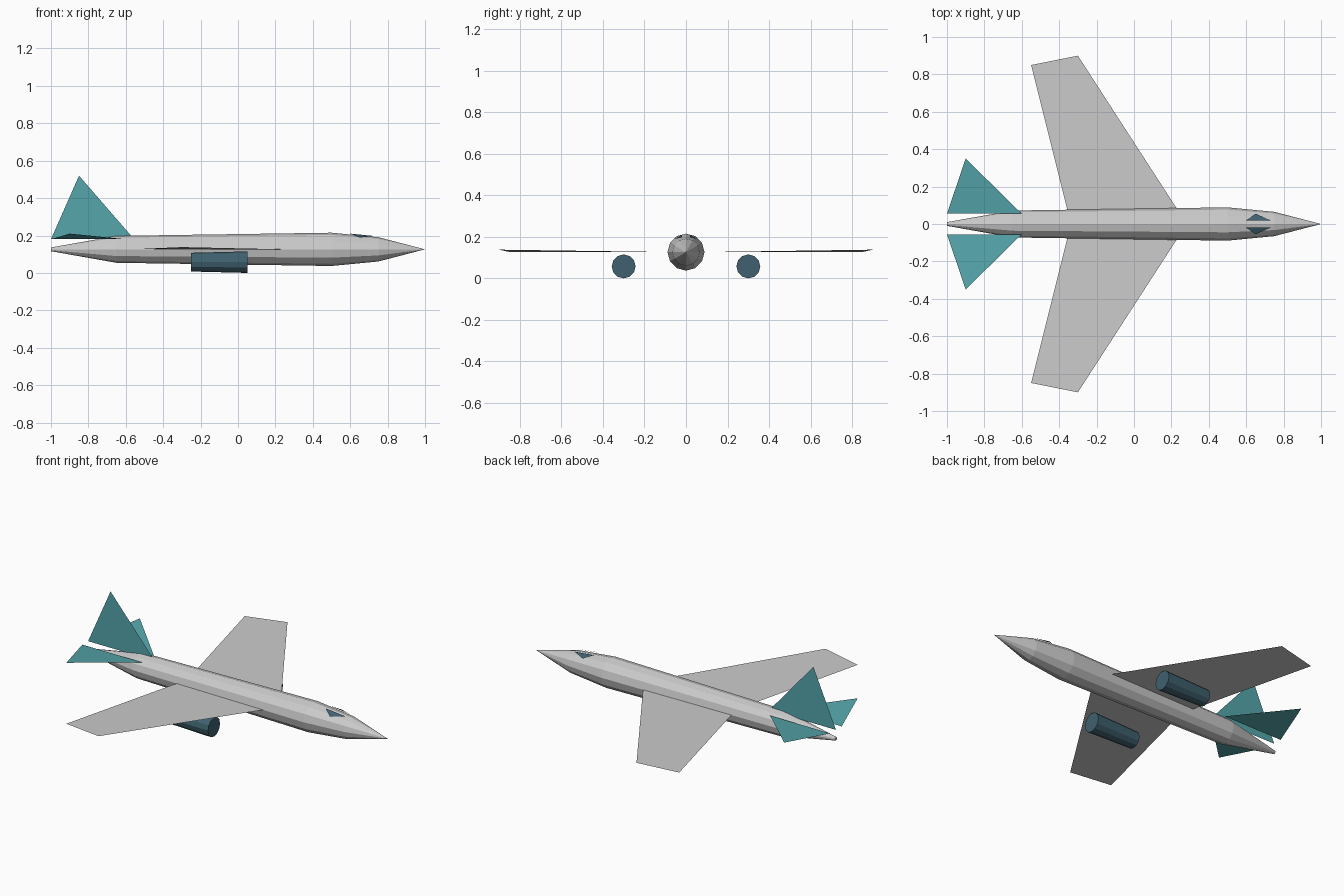
import bpy, bmesh, math

cube = bpy.data.objects.get("Cube")
if cube:
    bpy.data.objects.remove(cube, do_unlink=True)


def make_material(name, rgb):
    mat = bpy.data.materials.new(name)
    mat.use_nodes = True
    mat.diffuse_color = (*rgb, 1)
    mat.node_tree.nodes["Principled BSDF"].inputs["Base Color"].default_value = (*rgb, 1)
    return mat


teal = make_material("teal_paint", (0.09, 0.38, 0.41))
slate = make_material("slate_blue", (0.05, 0.12, 0.16))


def finish(name, bm, mat=None):
    mesh = bpy.data.meshes.new(name)
    bm.to_mesh(mesh)
    bm.free()
    obj = bpy.data.objects.new(name, mesh)
    bpy.context.collection.objects.link(obj)
    if mat:
        mesh.materials.append(mat)
    return obj


def lathe_x(name, profile, y, z, mat=None, sides=12):
    """Faceted body around the x axis from (x, radius) stations."""
    bm = bmesh.new()
    rings = []
    for x, r in profile:
        angles = [math.tau * i / sides for i in range(sides)]
        rings.append([bm.verts.new((x, y + r * math.cos(a), z + r * math.sin(a)))
                      for a in angles])
    for a, b in zip(rings, rings[1:]):
        for i in range(sides):
            j = (i + 1) % sides
            bm.faces.new((a[i], a[j], b[j], b[i]))
    bm.faces.new(rings[0])
    bm.faces.new(rings[-1])
    bmesh.ops.remove_doubles(bm, verts=bm.verts, dist=0.0005)
    bmesh.ops.recalc_face_normals(bm, faces=bm.faces)
    return finish(name, bm, mat)


def panel(name, points, mat=None, side=1):
    """Thin sheet; side=-1 mirrors it across the centre plane."""
    bm = bmesh.new()
    verts = [bm.verts.new((x, side * y, z)) for x, y, z in points]
    bm.faces.new(verts if side > 0 else verts[::-1])
    return finish(name, bm, mat)


# Fuselage with tapered tail and pointed nose
lathe_x("fuselage", [(-1, 0.01), (-0.65, 0.072), (0.5, 0.089),
                     (0.75, 0.065), (1, 0.0001)], 0, 0.126)

# Outlines listed counter-clockwise from above
wing = [(-0.35, 0.05, 0.126), (0.25, 0.05, 0.126),
        (-0.3, 0.9, 0.138), (-0.55, 0.85, 0.127)]
stabilizer = [(-1, 0.055, 0.18), (-0.6, 0.055, 0.18), (-0.9, 0.35, 0.21)]
window = [(0.6, 0.02, 0.21), (0.73, 0.02, 0.197), (0.65, 0.055, 0.189)]

# Wings, engines, tailplanes and cockpit windows on both sides
for label, side in (("left", 1), ("right", -1)):
    panel(label + "_wing", wing, None, side)
    panel(label + "_stabilizer", stabilizer, teal, side)
    panel(label + "_window", window, slate, side)
    lathe_x(label + "_engine", [(-0.25, 0.05), (0.05, 0.0575)],
            side * 0.3, 0.0575, slate)

# Upright tail fin
panel("tail_fin", [(-1, 0, 0.18), (-0.555, 0, 0.18), (-0.85, 0, 0.52)], teal)
